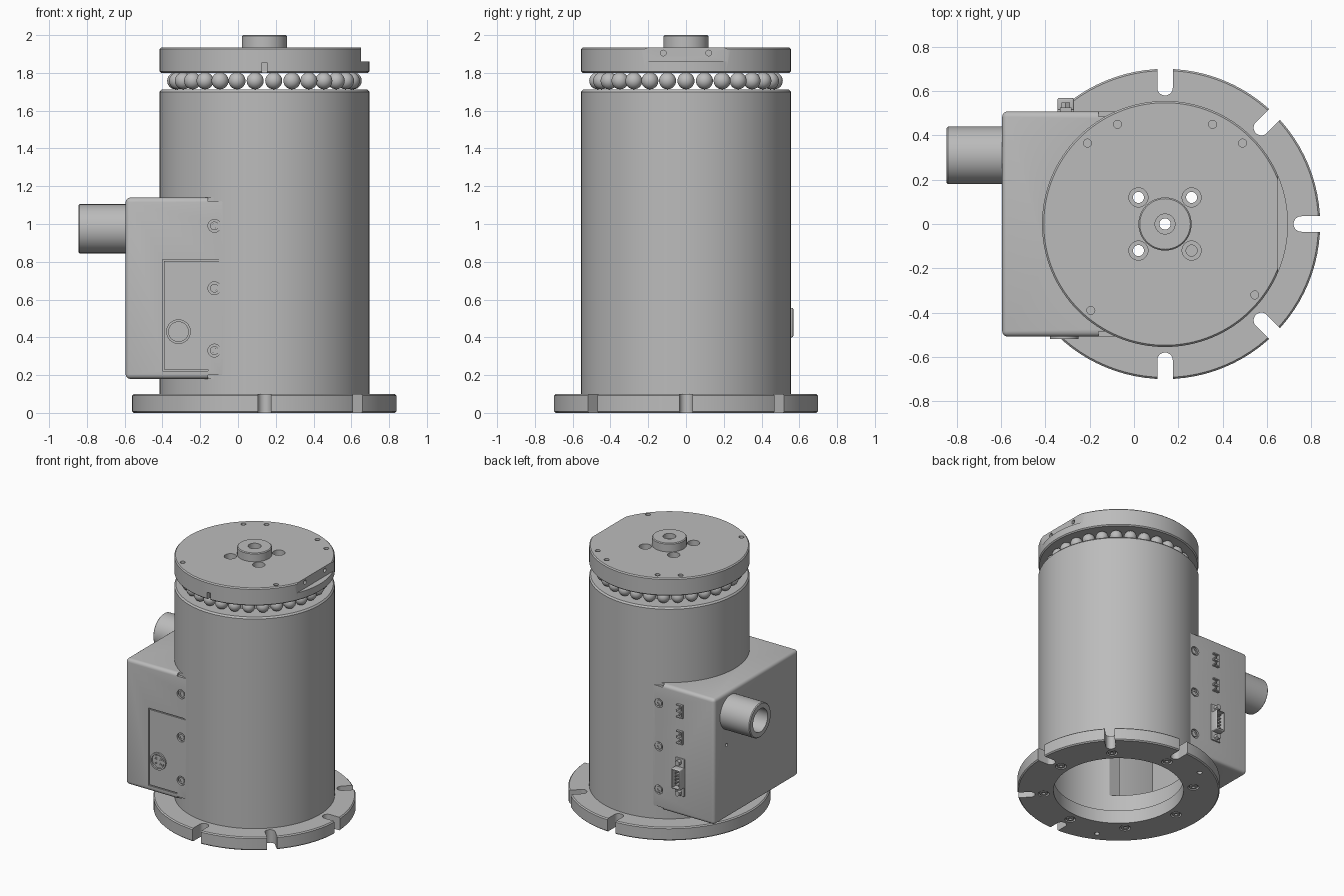
import bpy, bmesh, math
from mathutils import Matrix, Vector

if "Cube" in bpy.data.objects:
    bpy.data.objects.remove(bpy.data.objects["Cube"], do_unlink=True)

CX = 0.14        # axis of the round housing
SIDE = 0.508     # half depth of the side box

grey = bpy.data.materials.new("machined grey")
grey.use_nodes = True
grey.diffuse_color = (0.5, 0.5, 0.5, 1)
grey.node_tree.nodes["Principled BSDF"].inputs["Base Color"].default_value = (0.5, 0.5, 0.5, 1)

TURN = {"Z": Matrix(), "X": Matrix.Rotation(math.pi / 2, 4, "Y"),
        "Y": Matrix.Rotation(-math.pi / 2, 4, "X")}


def finish(name, bm):
    bmesh.ops.recalc_face_normals(bm, faces=bm.faces)
    mesh = bpy.data.meshes.new(name)
    bm.to_mesh(mesh)
    bm.free()
    mesh.materials.append(grey)
    obj = bpy.data.objects.new(name, mesh)
    bpy.context.scene.collection.objects.link(obj)
    return obj


def box(name, lo, hi, bevel=0):
    bm = bmesh.new()
    bmesh.ops.create_cube(bm, size=1)
    lo, hi = Vector(lo), Vector(hi)
    for v in bm.verts:
        v.co = (lo + hi) / 2 + v.co * (hi - lo)
    if bevel:
        bmesh.ops.bevel(bm, geom=bm.edges[:], offset=bevel, segments=4, profile=0.5, affect="EDGES")
    return finish(name, bm)


def cyl(name, r, length, at, axis="Z", seg=24):
    bm = bmesh.new()
    bmesh.ops.create_cone(bm, cap_ends=True, segments=seg, radius1=r, radius2=r, depth=length)
    bmesh.ops.transform(bm, matrix=Matrix.Translation(at) @ TURN[axis], verts=bm.verts)
    return finish(name, bm)


def lathe(name, profile, at=(CX, 0, 0), axis="Z", seg=96):
    """Closed (radius, height) profile turned about an axis."""
    bm = bmesh.new()
    rings = []
    for i in range(seg):
        a = math.tau * i / seg
        rings.append([bm.verts.new((r * math.cos(a), r * math.sin(a), h)) for r, h in profile])
    n = len(profile)
    for i in range(seg):
        p, q = rings[i], rings[(i + 1) % seg]
        for j in range(n):
            k = (j + 1) % n
            bm.faces.new((p[j], q[j], q[k], p[k]))
    bmesh.ops.transform(bm, matrix=Matrix.Translation(at) @ TURN[axis], verts=bm.verts)
    return finish(name, bm)


def cut(obj, cutters):
    for c in cutters:
        c.hide_render = True
        m = obj.modifiers.new("cut", "BOOLEAN")
        m.operation, m.solver, m.object = "DIFFERENCE", "EXACT", c
    bpy.context.view_layer.update()
    dg = bpy.context.evaluated_depsgraph_get()
    mesh = bpy.data.meshes.new_from_object(obj.evaluated_get(dg))
    obj.modifiers.clear()
    obj.data = mesh
    mesh.materials.clear()
    mesh.materials.append(grey)
    for p in mesh.polygons:
        p.material_index = 0
    for c in cutters:
        bpy.data.objects.remove(c, do_unlink=True)


def polar(r, deg, z=0):
    a = math.radians(deg)
    return Vector((CX + r * math.cos(a), r * math.sin(a), z))


# Base flange with five open slots and blind holes underneath
flange = lathe("base_flange", [(0.45, 0), (0.692, 0), (0.7, 0.008), (0.7, 0.092), (0.692, 0.1), (0.45, 0.1)])
cutters = []
for deg in (-90, -45, 0, 45, 90):
    slot = box("slot", (0.615, -0.035, -0.1), (0.8, 0.035, 0.2))
    slot.data.transform(Matrix.Translation((CX, 0, 0)) @ Matrix.Rotation(math.radians(deg), 4, "Z"))
    cutters += [slot, cyl("slot_end", 0.035, 0.4, polar(0.615, deg), seg=32)]
cutters += [cyl("blind_hole", 0.018, 0.08, polar(0.615, d)) for d in (-116, 116)]
cutters += [cyl("screw_seat", 0.038, 0.04, polar(0.52, 45 * i)) for i in range(8)]
cut(flange, cutters)
for i in range(8):
    lathe("flange_screw", [(0.012, 0.002), (0.028, 0.002), (0.028, 0.025), (0.012, 0.025)],
          polar(0.52, 45 * i), seg=24)
    cyl("flange_screw_socket", 0.013, 0.01, polar(0.52, 45 * i, 0.018), seg=6)

# Hollow round housing with a window into the side box
body = lathe("housing", [(0.5, 0.1), (0.555, 0.1), (0.555, 1.7), (0.545, 1.712), (0.41, 1.712),
                         (0.41, 1.6), (0.5, 1.6)], seg=128)
cut(body, [box("window", (-0.7, -0.42, 0.25), (-0.1, 0.42, 1.08))])

# Ring of bearing balls
for i in range(30):
    bm = bmesh.new()
    bmesh.ops.create_uvsphere(bm, u_segments=24, v_segments=14, radius=0.045,
                              matrix=Matrix.Translation(polar(0.47, 12 * i, 1.758)))
    finish("bearing_ball", bm)

# Turning top plate: side flat, front slit, bolt holes
plate = lathe("top_plate", [(0.025, 1.8), (0.547, 1.8), (0.555, 1.808), (0.555, 1.927), (0.547, 1.935),
                            (0.025, 1.935)], seg=128)
cutters = [box("flat", (0.65, -0.5, 1.86), (0.9, 0.5, 2.1)),
           box("slit", (CX - 0.014, -0.6, 1.7), (CX + 0.014, -0.52, 1.855))]
for x, y in ((-0.075, 0.45), (0.355, 0.45), (-0.21, 0.365), (0.49, 0.365), (0.545, -0.32), (-0.195, -0.39)):
    cutters.append(cyl("pin_hole", 0.018, 0.06, (x, y, 1.935)))
for y in (-0.12, 0.12):
    cutters.append(cyl("flat_hole", 0.015, 0.06, (0.65, y, 1.905), "X"))
    for x in (CX - 0.12, CX + 0.12):
        cutters += [cyl("counterbore", 0.043, 0.1, (x, y, 1.935), seg=32),
                    cyl("through_hole", 0.025, 0.4, (x, y, 1.87))]
cut(plate, cutters)

# Centre hub
lathe("hub", [(0.025, 1.93), (0.12, 1.93), (0.12, 1.994), (0.114, 2.0), (0.045, 2.0), (0.045, 1.96),
              (0.025, 1.96)], seg=64)

# Side box: hollow, wrapped onto the housing
case = box("side_box", (-0.595, -SIDE, 0.18), (0.1, SIDE, 1.14), bevel=0.025)
cutters = [box("cavity", (-0.57, -0.48, 0.205), (0.2, 0.48, 1.115)),
           cyl("housing_cut", 0.554, 3, (CX, 0, 1), seg=128),
           box("tube_bore", (-0.65, 0.25, 0.915), (-0.55, 0.37, 1.035))]
for y, z in ((0.36, 0.74), (-0.13, 0.74)):
    cutters.append(cyl("side_hole", 0.012, 0.03, (-0.595, y, z), "X", 16))
for s in (-1, 1):
    for lo, hi in ((0.1, 0.2), (1.12, 1.2)):
        ya, yb = sorted((s * 0.485, s * 0.55))
        cutters.append(box("tab_step", (-0.16, ya, lo), (0.2, yb, hi)))
    for z in (0.33, 0.66, 0.99):
        cutters.append(cyl("screw_seat", 0.034, 0.03, (-0.125, s * SIDE, z), "Y"))
# Outline grooves of the front panel
f = -SIDE
for lo, hi in (((-0.4, 0.225), (-0.392, 0.81)), ((-0.4, 0.804), (-0.05, 0.812)), ((-0.4, 0.221), (-0.16, 0.229))):
    cutters.append(box("groove", (lo[0], f - 0.02, lo[1]), (hi[0], f + 0.008, hi[1])))
cut(case, cutters)
for s in (-1, 1):
    for z in (0.33, 0.66, 0.99):
        at = (-0.125, s * (SIDE - 0.01), z)
        lathe("box_screw", [(0.011, -0.007), (0.023, -0.007), (0.023, 0.007), (0.011, 0.007)], at, "Y", 24)
        cyl("box_screw_socket", 0.012, 0.004, at, "Y", 6)

# Cable tube
lathe("cable_tube", [(0.088, -0.25), (0.124, -0.25), (0.13, -0.244), (0.13, 0.005), (0.088, 0.005)],
      (-0.595, 0.31, 0.975), "X", 64)

# Round socket on the front
px, pz = -0.315, 0.43
lathe("round_socket_rim", [(0.052, -0.012), (0.065, -0.012), (0.065, 0.01), (0.052, 0.01)], (px, f, pz), "Y", 40)
cyl("round_socket_face", 0.045, 0.012, (px, f, pz), "Y", 32)
for dx in (-0.018, 0.018):
    for dz in (-0.018, 0.018):
        lathe("round_socket_contact", [(0.005, -0.004), (0.01, -0.004), (0.01, 0.004), (0.005, 0.004)],
              (px + dx, f - 0.006, pz + dz), "Y", 12)

# Pin connector on the back
bx, bz, b = -0.308, 0.478, SIDE
box("connector_flange", (bx - 0.038, b - 0.005, 0.335), (bx + 0.038, b + 0.01, 0.62), 0.004)
shell = box("connector_shell", (bx - 0.037, b, 0.4), (bx + 0.037, 0.568, 0.556), 0.008)
cut(shell, [box("shell_bore", (bx - 0.029, b + 0.012, 0.408), (bx + 0.029, 0.6, 0.548))])
for col, count in ((-0.012, 5), (0.012, 4)):
    for i in range(count):
        cyl("connector_pin", 0.005, 0.035, (bx + col, b + 0.025, bz + (i - (count - 1) / 2) * 0.026), "Y", 8)
for z in (0.362, 0.594):
    cyl("jack_screw", 0.021, 0.04, (bx, b + 0.02, z), "Y", 6)

# Two small terminal sockets on the back
for z in (0.78, 0.98):
    socket = box("terminal_socket", (bx - 0.025, b - 0.01, z - 0.05), (bx + 0.025, b + 0.018, z + 0.05))
    cut(socket, [box("terminal_slot", (bx - 0.017, b, z + d - 0.017), (bx + 0.04, b + 0.05, z + d + 0.017))
                 for d in (-0.024, 0.024)])
    for d in (-0.024, 0.024):
        cyl("terminal_pin", 0.006, 0.016, (bx, b + 0.006, z + d), "Y", 8)

# Smooth round faces, keep machined edges crisp
bpy.ops.object.select_all(action="DESELECT")
for obj in bpy.context.scene.objects:
    if obj.type == "MESH" and obj.data.materials and obj.data.materials[0] == grey:
        obj.select_set(True)
        bpy.context.view_layer.objects.active = obj
bpy.ops.object.shade_smooth_by_angle(angle=math.radians(30))
